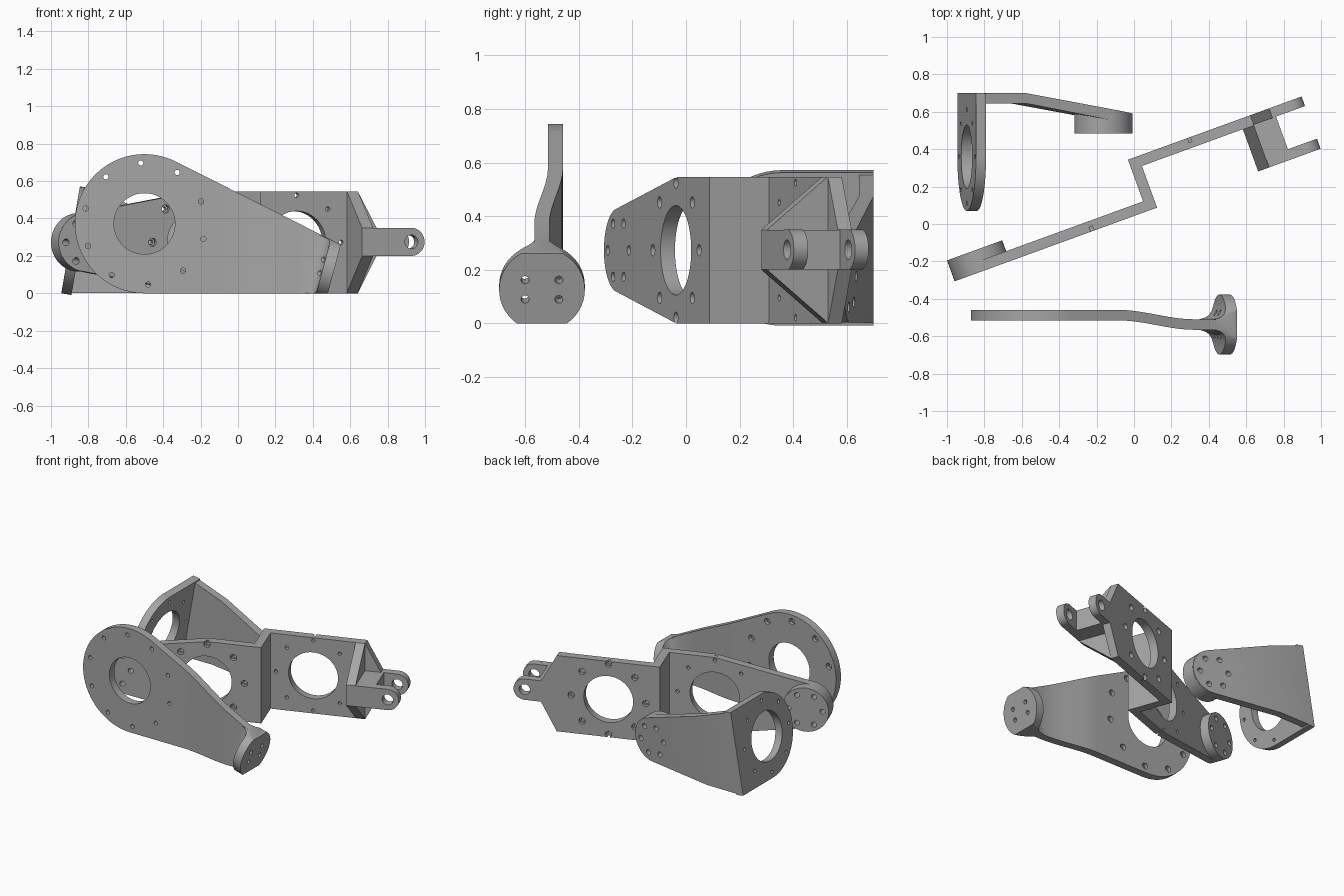
import bpy, bmesh, math
from mathutils import Matrix

if "Cube" in bpy.data.objects:
    bpy.data.objects.remove(bpy.data.objects["Cube"])

grey = bpy.data.materials.new("machined_grey")
grey.diffuse_color = (0.38, 0.38, 0.38, 1)
grey.use_nodes = True
grey.node_tree.nodes["Principled BSDF"].inputs["Base Color"].default_value = grey.diffuse_color


def arc(cx, cy, r, a0=0, a1=360, n=32):
    """Points along an arc; a full turn leaves out the repeated end point."""
    count = n if a1 - a0 >= 360 else n + 1
    return [(cx + r * math.cos(math.radians(a0 + (a1 - a0) * i / n)),
             cy + r * math.sin(math.radians(a0 + (a1 - a0) * i / n)))
            for i in range(count)]


def ring(cx, cy, radius, n, start, r):
    """Round outlines evenly spaced on a bolt circle."""
    return [arc(*p, r, n=16) for p in arc(cx, cy, radius, start, start + 360, n)]


def prism(name, plane, outlines, lo, hi):
    """Extrude 2D outlines drawn in plane xy, xz or yz along the third axis."""
    place = {"xy": lambda p, q, w: (p, q, w),
             "xz": lambda p, q, w: (p, w, q),
             "yz": lambda p, q, w: (w, p, q)}[plane]
    bm = bmesh.new()
    for pts in outlines:
        a = [bm.verts.new(place(p, q, lo)) for p, q in pts]
        b = [bm.verts.new(place(p, q, hi)) for p, q in pts]
        bm.faces.new(a)
        bm.faces.new(b)
        for i in range(len(a)):
            j = (i + 1) % len(a)
            bm.faces.new((a[i], a[j], b[j], b[i]))
    bmesh.ops.recalc_face_normals(bm, faces=bm.faces)
    me = bpy.data.meshes.new(name)
    bm.to_mesh(me)
    bm.free()
    ob = bpy.data.objects.new(name, me)
    bpy.context.collection.objects.link(ob)
    return ob


def combine(ob, other, op):
    """Apply a boolean and remove the helper."""
    mod = ob.modifiers.new("cut", 'BOOLEAN')
    mod.operation, mod.solver, mod.object = op, 'EXACT', other
    bpy.context.view_layer.objects.active = ob
    bpy.ops.object.modifier_apply(modifier=mod.name)
    bpy.data.objects.remove(other)


def cut(ob, plane, outlines, lo, hi):
    combine(ob, prism("cutter", plane, outlines, lo, hi), 'DIFFERENCE')


def keep(ob, plane, outline, lo, hi):
    combine(ob, prism("cutter", plane, [outline], lo, hi), 'INTERSECT')


def finish(ob, matrix=None):
    if matrix:
        ob.data.transform(matrix)
    ob.data.materials.clear()
    ob.data.materials.append(grey)
    bpy.ops.object.select_all(action='DESELECT')
    ob.select_set(True)
    bpy.context.view_layer.objects.active = ob
    bpy.ops.object.shade_smooth_by_angle(angle=math.radians(25))


# ---- Disc plate with a bent neck and an end flange ----
CX, CZ, R = -0.5, 0.372, 0.372
disc = arc(CX, CZ, R, 63.3, 270, 48)

centre = [(-1, -0.4875)]
for i in range(13):
    t = i / 12
    centre.append((-0.08 + 0.40 * t, -0.4875 - 0.05 * t * t * (3 - 2 * t)))
centre.append((0.6, -0.5375))
strip = [(x, y - 0.028) for x, y in centre] + [(x, y + 0.028) for x, y in reversed(centre)]
plate = prism("disc_plate", "xy", [strip], -0.1, 1)
keep(plate, "xz", disc + [(0.455, 0), (0.525, 0.2725)], -1, 0)

# flange: flared profile, rounded and leaning
half = [(0, 0.2), (-0.06, 0.2), (-0.06, 0.1), (-0.064, 0.075), (-0.075, 0.053),
        (-0.095, 0.038), (-0.13, 0.0275)]
flange = prism("flange", "xy", [half + [(x, -y) for x, y in reversed(half)]], -0.3, 0.3)
keep(flange, "yz", arc(0, 0, 0.16, n=48), -0.3, 0.1)
lean = Matrix.Translation((0.514, -0.5375, 0.125)) @ Matrix.Rotation(math.atan(0.07 / 0.26), 4, 'Y')
flange.data.transform(lean)
keep(flange, "xz", [(0.1, 0), (0.6, 0), (0.6, 0.235), (0.1, 0.4865)], -1, 0)
combine(plate, flange, 'UNION')

bolts = prism("cutter", "yz", [arc(y, z, 0.015, n=16) for y in (-0.063, 0.063)
                               for z in (-0.037, 0.038)], -0.2, 0.1)
bolts.data.transform(lean)
combine(plate, bolts, 'DIFFERENCE')
cut(plate, "xz", [arc(CX, CZ, 0.163, n=48)], -1, 0)
cut(plate, "xz", ring(CX, CZ, 0.325, 10, 93.5, 0.014), -1, 0)
cut(plate, "xz", ring(CX, CZ, 0.325, 10, 93.5, 0.022), -0.485, -0.3)
finish(plate)

# ---- Corner bracket: round-ended leg, tapering arm, thick round boss ----
D, H, BR = 0.743, 0.29, 0.155
ang = 90 - math.degrees(math.asin((H - BR) / D))
arm = prism("corner_bracket", "xy",
            [[(0, 0.645), (0.28, 0.645), (1, 0.51), (1, 0.571), (0.28, 0.70), (0, 0.70)]], -1, 1)
keep(arm, "xz", [(0, -H)] + arc(D, 0, BR, -ang, ang, 32) + [(0, H)], 0, 1)
boss = prism("boss", "xy", [[(0.5, 0.485), (1, 0.485), (1, 0.566), (0.5, 0.656)]], -1, 1)
keep(boss, "xz", arc(D, 0, BR + 0.001, n=48), 0, 1)
combine(arm, boss, 'UNION')
leg = prism("leg", "yz", [[(0.699, -H), (0.699, H)] + arc(0.36, 0, H, 90, 270, 32)], 0.0005, 0.055)
combine(arm, leg, 'UNION')
cut(arm, "yz", [arc(0.36, 0, 0.17, n=48)], -0.1, 0.2)
cut(arm, "yz", ring(0.36, 0, 0.25, 8, 0, 0.012), -0.1, 0.2)
cut(arm, "xz", ring(D, 0, 0.105, 6, 0, 0.019), 0.3, 0.9)
finish(arm, Matrix.Translation((-0.895, 0, 0.286)) @ Matrix.Rotation(math.radians(9.9), 4, 'Y'))

# ---- Stepped link: two offset plates, a round boss and a fork ----
plan = [(-1.1, 0.04), (0.146, 0.04), (0.146, 0.277), (0.72, 0.277), (0.72, 0.037),
        (1.2, 0.037), (1.2, 0.094), (0.91, 0.094), (0.91, 0.28), (1.2, 0.28),
        (1.2, 0.334), (0.087, 0.334), (0.087, 0.097), (-1.1, 0.097)]
link = prism("stepped_link", "xy", [plan], -0.1, 1)
side = (arc(-0.849, 0.2725, 0.156, 100.2, 259.8, 32) + [(-0.22, 0), (0.783, 0), (0.89, 0.2)]
        + arc(1.0, 0.275, 0.075, -90, 90, 20) + [(0.89, 0.35), (0.783, 0.545), (-0.22, 0.545)])
keep(link, "xz", side, -1, 1)
# shape the fork base: open shoulders and a sloped web
for s in (1, -1):
    z = lambda d: 0.2745 + s * d
    cut(link, "xz", [[(0.783, z(0.0745)), (0.96, z(0.0745)), (0.96, z(0.6)), (0.783, z(0.6))]], -0.2, 0.279)
    cut(link, "yz", [[(-0.1, z(0.0745)), (0.037, z(0.0745)), (0.278, z(0.2725)),
                      (0.278, z(0.5)), (-0.1, z(0.5))]], 0.6, 0.85)
combine(link, prism("boss", "xz", [arc(-0.849, 0.2725, 0.157, n=48)], 0.041, 0.159), 'UNION')
cut(link, "xz", ring(-0.849, 0.2725, 0.115, 6, 0, 0.018), -0.2, 0.5)
cut(link, "xz", [arc(1.0, 0.275, 0.037, n=24)], -0.2, 0.6)
# large openings with counterbored bolt circles
for u, lo, hi, bore in ((-0.22, -0.1, 0.2, (0.0, 0.066)), (0.434, 0.2, 0.5, (0.308, 0.4))):
    cut(link, "xz", [arc(u, 0.2725, 0.167, n=48)], lo, hi)
    cut(link, "xz", ring(u, 0.2725, 0.252, 8, 0, 0.012), lo, hi)
    cut(link, "xz", ring(u, 0.2725, 0.252, 8, 0, 0.022), *bore)
finish(link, Matrix.Rotation(math.radians(20), 4, 'Z'))
